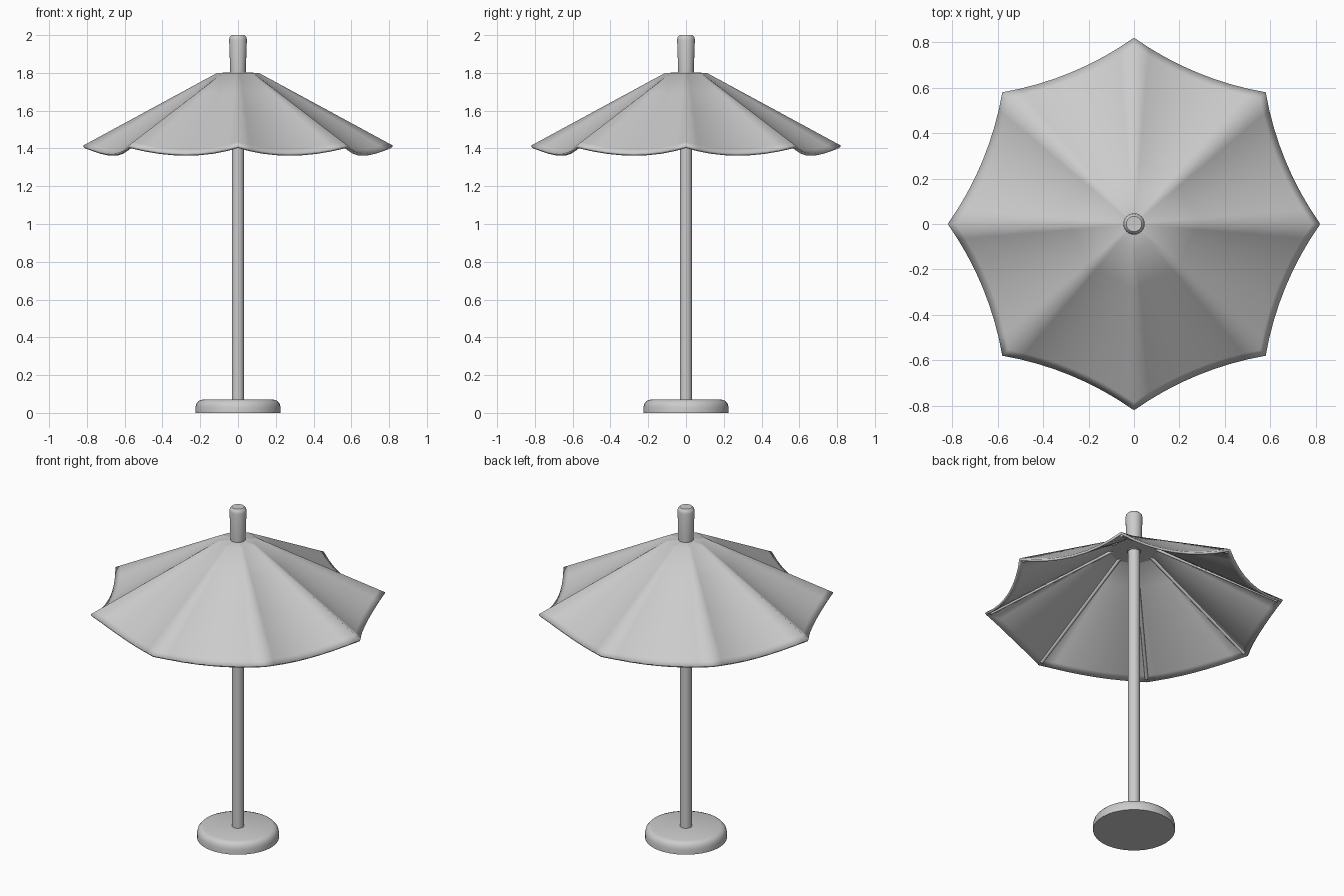
import bpy, bmesh
from math import sin, cos, pi
from mathutils import Vector

if "Cube" in bpy.data.objects:
    bpy.data.objects.remove(bpy.data.objects["Cube"])

PANELS, SEG = 8, 8
RINGS = [0, 0.25, 0.5, 0.75, 0.95, 1.0]


def add_object(name, bm, angle=None):
    bmesh.ops.recalc_face_normals(bm, faces=bm.faces)
    me = bpy.data.meshes.new(name)
    bm.to_mesh(me)
    bm.free()
    ob = bpy.data.objects.new(name, me)
    bpy.context.collection.objects.link(ob)
    bpy.ops.object.select_all(action='DESELECT')
    ob.select_set(True)
    bpy.context.view_layer.objects.active = ob
    if angle:
        bpy.ops.object.shade_smooth_by_angle(angle=angle)
    else:
        bpy.ops.object.shade_smooth()
    return ob


def lathe(name, profile, sides):
    # closed solid of revolution from (radius, height) pairs
    bm = bmesh.new()
    rings = [[bm.verts.new((r * cos(2 * pi * i / sides), r * sin(2 * pi * i / sides), z))
              for i in range(sides)] for r, z in profile]
    for a, b in zip(rings, rings[1:]):
        for i in range(sides):
            j = (i + 1) % sides
            bm.faces.new((a[i], a[j], b[j], b[i]))
    bm.faces.new(rings[0][::-1])
    bm.faces.new(rings[-1])
    return add_object(name, bm, 0.7)


def corner(k, r, z):
    a = 2 * pi * k / PANELS
    return Vector((r * cos(a), r * sin(a), z))


# weighted base, pole and top grip
lathe("base", [(0.225, 0), (0.225, 0.03), (0.22, 0.05), (0.208, 0.064), (0.19, 0.07)], 32)
lathe("pole", [(0.033, 0.05), (0.033, 1.82)], 16)
lathe("finial", [(0.039, 1.76), (0.041, 1.8), (0.047, 1.975), (0.044, 1.99), (0.034, 2.0)], 24)

# scalloped canopy: each panel runs from the crown octagon to a sagging hem
bm = bmesh.new()
grid = [[] for _ in RINGS]
for k in range(PANELS):
    for s in range(SEG):
        f = s / SEG
        sag = 1 - (2 * f - 1) ** 2
        top = corner(k, 0.11, 1.8).lerp(corner(k + 1, 0.11, 1.8), f)
        hem = corner(k, 0.82, 1.415).lerp(corner(k + 1, 0.82, 1.415), f)
        hem -= corner(k + 0.5, 0.035, -0.04 * 0) * sag
        hem.z -= 0.042 * sag
        for ring, u in zip(grid, RINGS):
            ring.append(bm.verts.new(top.lerp(hem, u)))
n = PANELS * SEG
for a, b in zip(grid, grid[1:]):
    for i in range(n):
        j = (i + 1) % n
        bm.faces.new((a[i], b[i], b[j], a[j]))
crown = bm.verts.new((0, 0, 1.803))
for i in range(n):
    bm.faces.new((crown, grid[0][i], grid[0][(i + 1) % n]))
canopy = add_object("canopy", bm)
# make sure the outside faces up before thickening inward
if canopy.data.polygons[0].normal.z < 0:
    canopy.data.flip_normals()
mod = canopy.modifiers.new("thickness", 'SOLIDIFY')
mod.thickness = 0.014
mod.offset = -1

# ribs under the canopy folds
for k in range(PANELS):
    p, q = corner(k, 0.1, 1.783), corner(k, 0.79, 1.411)
    d = q - p
    bm = bmesh.new()
    bmesh.ops.create_cone(bm, cap_ends=True, segments=8, radius1=0.01,
                          radius2=0.01, depth=d.length)
    mat = d.to_track_quat('Z', 'Y').to_matrix().to_4x4()
    mat.translation = (p + q) / 2
    bmesh.ops.transform(bm, matrix=mat, verts=bm.verts)
    add_object(f"rib_{k + 1}", bm, 0.9)

# crown plate under the top of the canopy
lathe("crown_plate", [(0.14, 1.765), (0.115, 1.785)], 8)
